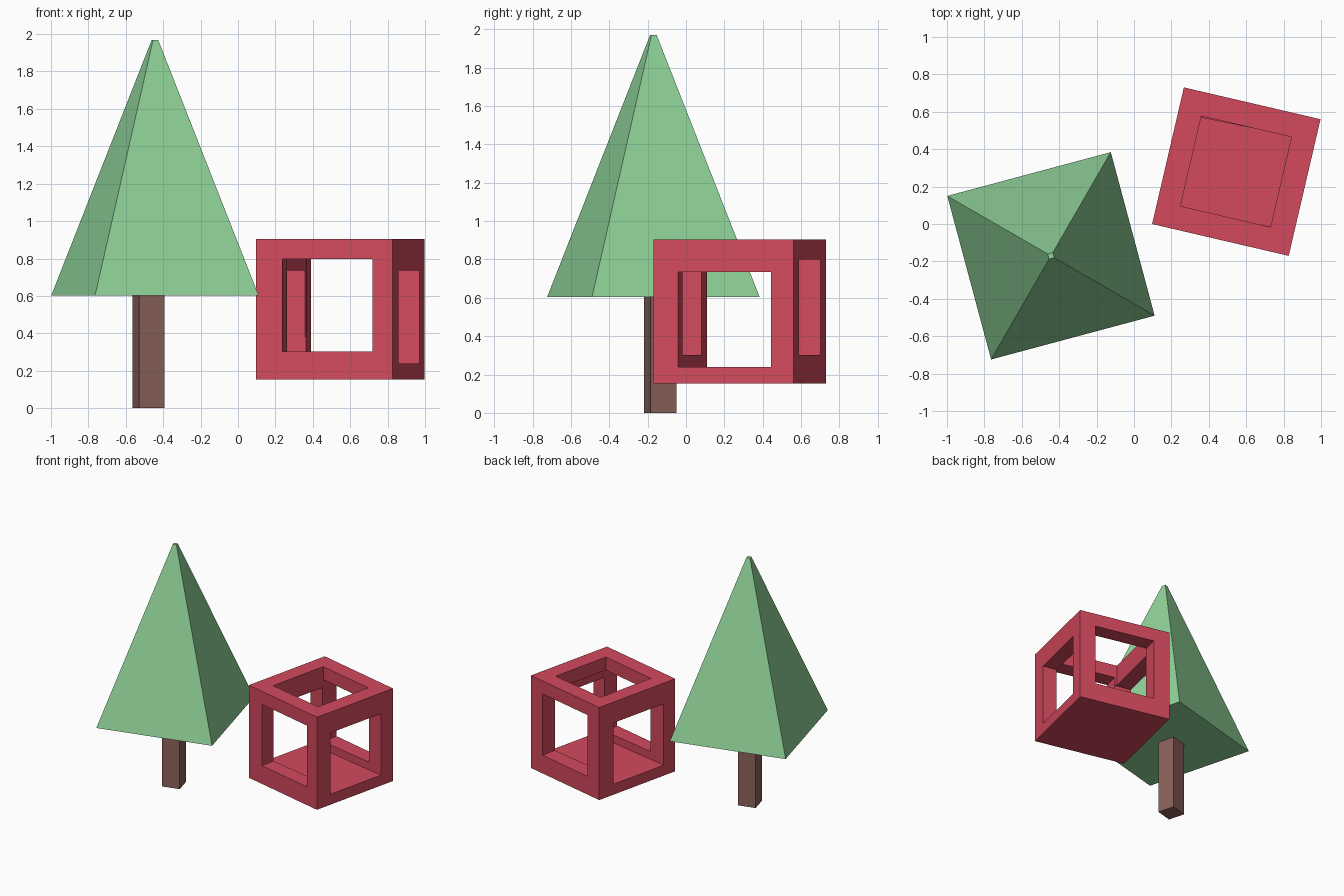
import bpy
from math import radians
from mathutils import Matrix, Vector

if "Cube" in bpy.data.objects:
    bpy.data.objects.remove(bpy.data.objects["Cube"])


def colour(ob, rgb):
    mat = bpy.data.materials.new(ob.name + "_colour")
    mat.diffuse_color = (*rgb, 1)
    mat.use_nodes = True
    mat.node_tree.nodes["Principled BSDF"].inputs["Base Color"].default_value = mat.diffuse_color
    ob.data.materials.append(mat)


def box(name, centre, size, turn):
    bpy.ops.mesh.primitive_cube_add(size=1, location=centre, rotation=(0, 0, radians(turn)))
    ob = bpy.context.object
    ob.name = name
    ob.scale = size
    return ob


# Trunk, slightly off the crown's axis
trunk = box("trunk", (-0.479, -0.135, 0.3025), (0.139, 0.139, 0.605), 15)
colour(trunk, (0.263, 0.122, 0.105))

# Four-sided crown with a tiny flat tip
bpy.ops.mesh.primitive_cone_add(vertices=4, radius1=0.64, radius2=0.02, depth=1.366,
                                location=(-0.444, -0.17, 1.286),
                                rotation=(0, 0, radians(60)))
crown = bpy.context.object
crown.name = "crown"
colour(crown, (0.277, 0.645, 0.316))

# Crate: solid cube with three box-shaped openings
TURN = -13.1
CENTRE = Vector((0.547, 0.28, 0.529))
crate = box("crate", CENTRE, (0.75, 0.75, 0.75), TURN)
colour(crate, (0.653, 0.067, 0.111))

# Opening name, offset in the crate's own axes, size, small extra turn
openings = [
    ("front_back_cutter", (0.008, 0, 0.021), (0.494, 1.2, 0.497), 1.2),
    ("left_right_cutter", (0, -0.003, -0.042), (1.2, 0.497, 0.497), 1.5),
    ("top_cutter", (-0.002, 0.0, 0.301), (0.494, 0.494, 0.9), 0),
]
spin = Matrix.Rotation(radians(TURN), 3, 'Z')
for name, offset, size, extra in openings:
    cutter = box(name, CENTRE + spin @ Vector(offset), size, TURN + extra)
    cutter.hide_render = True
    cutter.display_type = 'WIRE'
    cut = crate.modifiers.new(name, 'BOOLEAN')
    cut.operation = 'DIFFERENCE'
    cut.solver = 'EXACT'
    cut.object = cutter
